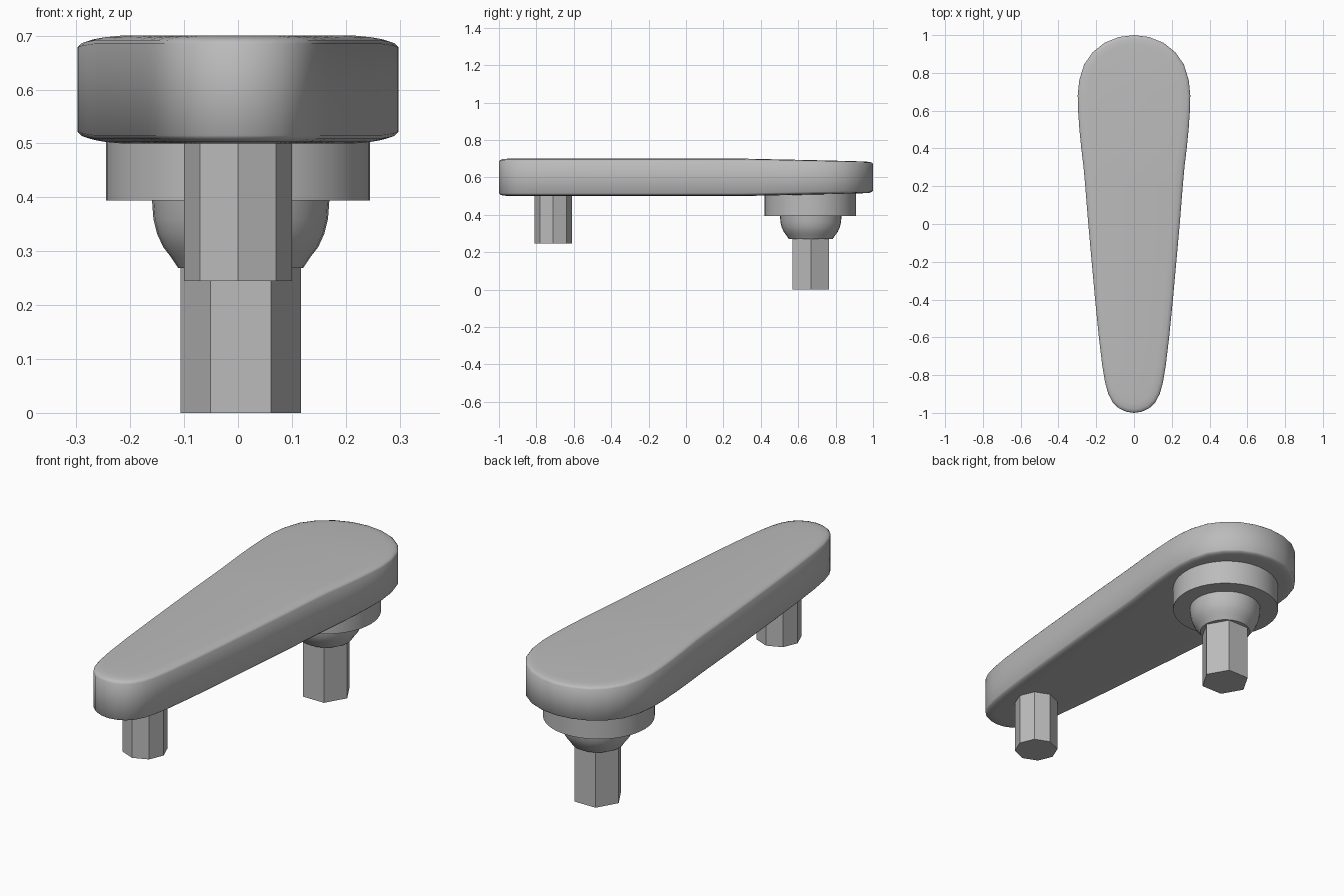
import bpy, bmesh, math
from mathutils import Vector

cube = bpy.data.objects.get("Cube")
if cube:
    bpy.data.objects.remove(cube, do_unlink=True)

grey = bpy.data.materials.new("plain grey")
grey.use_nodes = True
colour = (0.5, 0.5, 0.5, 1)
grey.diffuse_color = colour
grey.node_tree.nodes["Principled BSDF"].inputs["Base Color"].default_value = colour


def finish(name, bm, smooth=None):
    bmesh.ops.recalc_face_normals(bm, faces=bm.faces)
    mesh = bpy.data.meshes.new(name)
    bm.to_mesh(mesh)
    bm.free()
    mesh.materials.append(grey)
    obj = bpy.data.objects.new(name, mesh)
    bpy.context.collection.objects.link(obj)
    if smooth:
        bpy.ops.object.select_all(action="DESELECT")
        obj.select_set(True)
        bpy.context.view_layer.objects.active = obj
        bpy.ops.object.shade_smooth_by_angle(angle=math.radians(smooth))
    return obj


def turned(name, centre, profile, sides, smooth=None):
    """Stack of rings (radius, height) about a vertical axis, capped at both ends."""
    bm = bmesh.new()
    rings = []
    for r, z in profile:
        rings.append([bm.verts.new((centre[0] + r * math.cos(math.tau * i / sides),
                                    centre[1] + r * math.sin(math.tau * i / sides), z))
                      for i in range(sides)])
    for a, b in zip(rings, rings[1:]):
        for i in range(sides):
            j = (i + 1) % sides
            bm.faces.new((a[i], a[j], b[j], b[i]))
    bm.faces.new(rings[0])
    bm.faces.new(rings[-1])
    return finish(name, bm, smooth)


# Tapered arm: half outline (half width, y), mirrored to a closed loop
half = [(0.04, -0.994), (0.08, -0.976), (0.112, -0.945), (0.136, -0.9),
        (0.153, -0.84), (0.168, -0.75), (0.186, -0.6), (0.206, -0.4),
        (0.224, -0.2), (0.242, 0), (0.258, 0.2), (0.267, 0.3), (0.279, 0.4),
        (0.289, 0.5), (0.296, 0.6), (0.298, 0.68), (0.290, 0.76),
        (0.264, 0.845), (0.218, 0.91), (0.155, 0.96), (0.08, 0.99)]
outline = [Vector((0, -1))] + [Vector(p) for p in half] + [Vector((0, 1))]
outline += [Vector((-x, y)) for x, y in reversed(half)]
count = len(outline)
last = len(half) + 1


def inset_point(i, d):
    t = (outline[(i + 1) % count] - outline[i - 1]).normalized()
    return outline[i] + Vector((-t.y, t.x)) * d


def thickness(y):
    return 1 - 0.15 * max(0, (y - 0.3) / 0.7)


# Rounded rim from lower cap, up the wall, to upper cap: (inset, height from middle)
rim = [(0.05, 0.1), (0.02, 0.097), (0.006, 0.092), (0, 0.085)]
section = [(d, -z) for d, z in rim] + rim[::-1]
bm = bmesh.new()
loops = []
for d, z in section:
    pts = [inset_point(i, d) for i in range(count)]
    loops.append([bm.verts.new((p.x, p.y, 0.6 + z * thickness(outline[i].y)))
                  for i, p in enumerate(pts)])
for a, b in zip(loops, loops[1:]):
    for i in range(count):
        j = (i + 1) % count
        bm.faces.new((a[i], a[j], b[j], b[i]))
for loop in (loops[0], loops[-1]):
    for i in range(last):
        corners = [loop[i], loop[i + 1], loop[-i - 1], loop[-i]]
        bm.faces.new(list(dict.fromkeys(corners)))
finish("arm", bm, 50)

# Hub under the wide end, with its cup and hexagonal shaft
turned("hub_disc", (0, 0.665), [(0.245, 0.394), (0.245, 0.55)], 48, 40)
turned("hub_cup", (0.005, 0.667),
       [(0.116, 0.269), (0.13, 0.29), (0.144, 0.308), (0.155, 0.332),
        (0.162, 0.36), (0.165, 0.4)], 32, 40)
turned("hex_shaft", (0.005, 0.667), [(0.112, 0), (0.112, 0.28)], 6)

# Octagonal peg under the narrow end
turned("octagonal_peg", (0, -0.71), [(0.1, 0.245), (0.1, 0.53)], 8)
